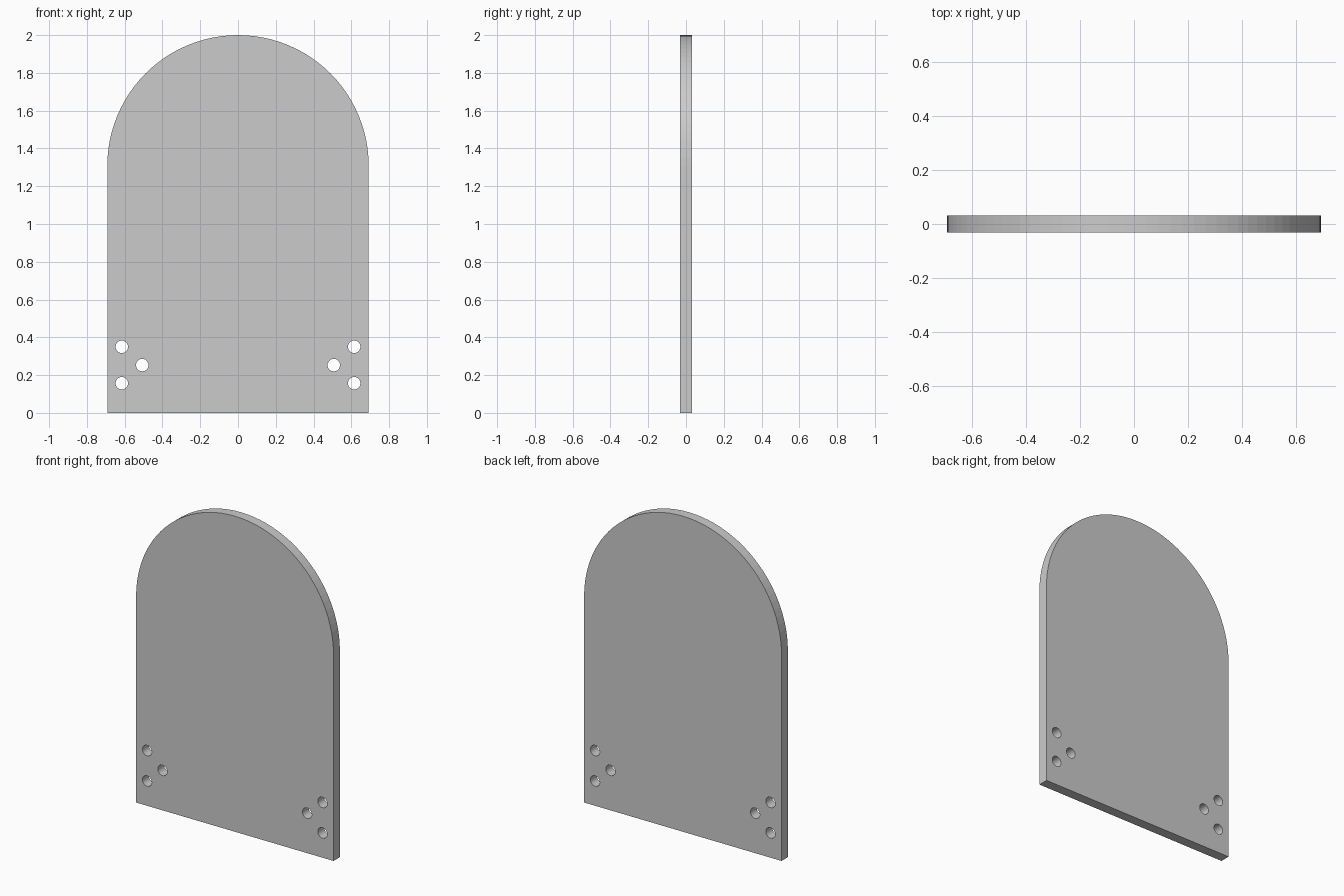
import bpy, bmesh
from math import sin, cos, pi, radians
from mathutils import Matrix

if "Cube" in bpy.data.objects:
    bpy.data.objects.remove(bpy.data.objects["Cube"])

HALF_W, HEIGHT, THICK = 0.692, 2.0, 0.064
HOLE_R = 0.033
HOLES = [(0.615, 0.35), (0.507, 0.253), (0.615, 0.157)]


def arc(cx, cy, r, start, end, n):
    return [(cx + r * cos(start + (end - start) * i / n),
             cy + r * sin(start + (end - start) * i / n)) for i in range(n + 1)]


def add_loop(curve, pts):
    spline = curve.splines.new('POLY')
    spline.points.add(len(pts) - 1)
    for p, (x, y) in zip(spline.points, pts):
        p.co = (x, y, 0, 1)
    spline.use_cyclic_u = True


# Filled profile: arched outline with mirrored bolt holes
curve = bpy.data.curves.new("panel_profile", 'CURVE')
curve.dimensions = '2D'
curve.fill_mode = 'BOTH'
curve.extrude = THICK / 2
add_loop(curve, [(-HALF_W, 0), (HALF_W, 0)]
         + arc(0, HEIGHT - HALF_W, HALF_W, 0, pi, 48))
for side in (-1, 1):
    for x, z in HOLES:
        add_loop(curve, arc(side * x, z, HOLE_R, 0, 2 * pi, 32)[:-1])

panel = bpy.data.objects.new("arched_panel", curve)
bpy.context.collection.objects.link(panel)
bpy.context.view_layer.objects.active = panel
panel.select_set(True)
bpy.ops.object.convert(target='MESH')
panel = bpy.context.object
panel.name = panel.data.name = "arched_panel"

# Weld the rims and stand the panel upright
bm = bmesh.new()
bm.from_mesh(panel.data)
bmesh.ops.remove_doubles(bm, verts=bm.verts, dist=1e-5)
bmesh.ops.transform(bm, matrix=Matrix.Rotation(radians(90), 4, 'X'), verts=bm.verts)
bmesh.ops.recalc_face_normals(bm, faces=bm.faces)
for f in bm.faces:
    f.smooth = False
bm.to_mesh(panel.data)
bm.free()
